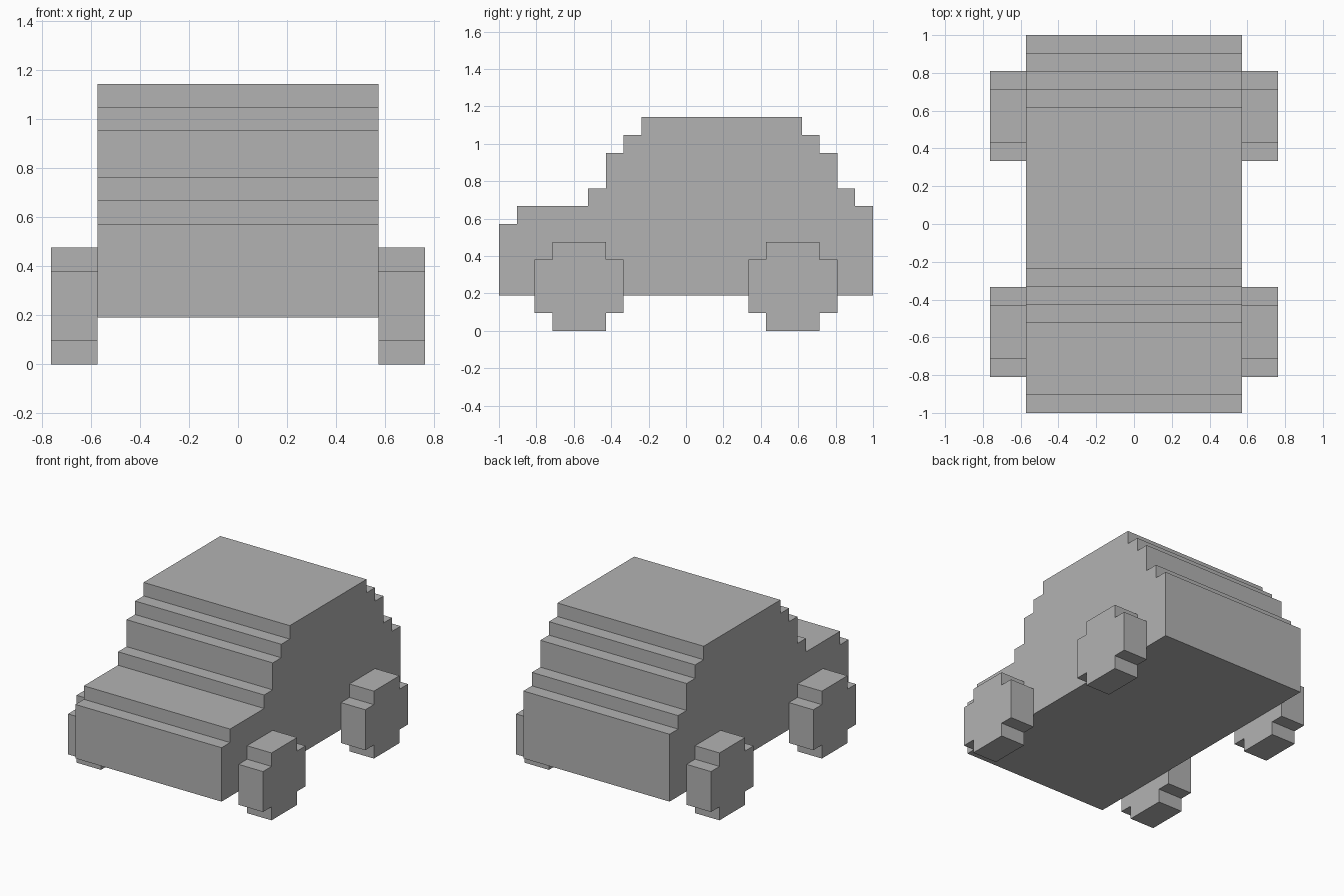
import bpy
import bmesh

cube = bpy.data.objects.get("Cube")
if cube:
    bpy.data.objects.remove(cube, do_unlink=True)

U = 2 / 21  # size of one block

grey = bpy.data.materials.new("plain grey")
grey.use_nodes = True
colour = (0.45, 0.45, 0.45, 1)
grey.diffuse_color = colour
grey.node_tree.nodes["Principled BSDF"].inputs["Base Color"].default_value = colour


def extrude_profile(name, profile, x0, x1):
    """Extrude a closed (y, z) outline, in blocks, from x0 to x1."""
    bm = bmesh.new()
    face = bm.faces.new([bm.verts.new((x0 * U, y * U, z * U)) for y, z in profile])
    result = bmesh.ops.extrude_face_region(bm, geom=[face])
    moved = [v for v in result["geom"] if isinstance(v, bmesh.types.BMVert)]
    bmesh.ops.translate(bm, verts=moved, vec=((x1 - x0) * U, 0, 0))
    bmesh.ops.recalc_face_normals(bm, faces=bm.faces)
    mesh = bpy.data.meshes.new(name)
    bm.to_mesh(mesh)
    bm.free()
    mesh.materials.append(grey)
    obj = bpy.data.objects.new(name, mesh)
    bpy.context.collection.objects.link(obj)
    return obj


# Car body: stepped outline, each step is (end y, top z) from front to back
steps = [(-9.5, 6), (-5.5, 7), (-4.5, 8), (-3.5, 10), (-2.5, 11),
         (6.5, 12), (7.5, 11), (8.5, 10), (9.5, 8), (10.5, 7)]
outline = [(-10.5, 2)]
start = -10.5
for end, top in steps:
    outline += [(start, top), (end, top)]
    start = end
outline.append((10.5, 2))
extrude_profile("car_body", outline, -6, 6)

# Wheels: five-block squares with the corner blocks missing
quarter = [(2.5, 1.5), (1.5, 1.5), (1.5, 2.5)]
wheel = quarter + [(-y, z) for y, z in reversed(quarter)]
wheel += [(-y, -z) for y, z in wheel]
for end, cy in (("front", -6), ("back", 6)):
    shape = [(y + cy, z + 2.5) for y, z in wheel]
    for side, x0, x1 in (("left", 6, 8), ("right", -8, -6)):
        extrude_profile(f"{end}_{side}_wheel", shape, x0, x1)
